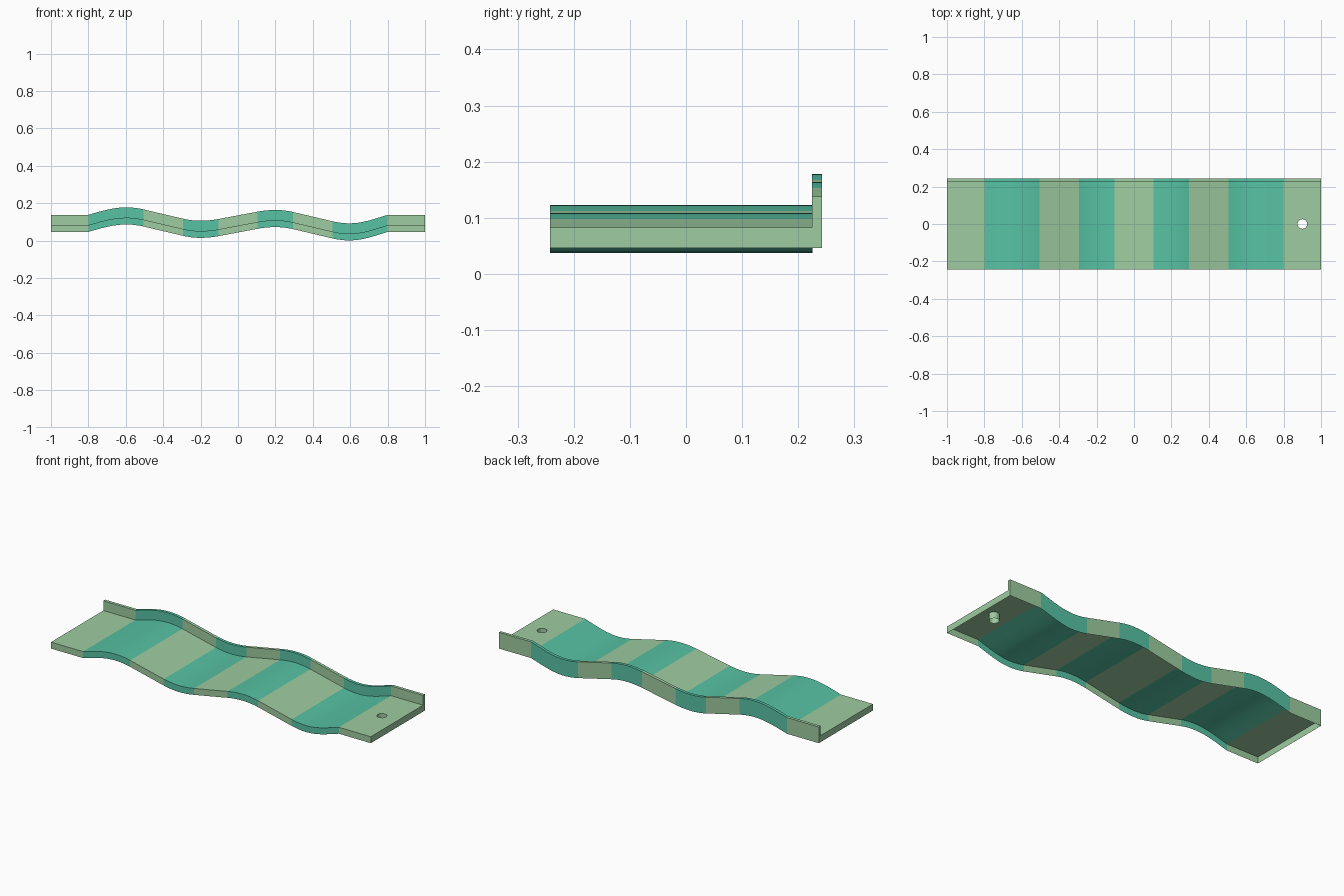
import bpy, bmesh, math

if "Cube" in bpy.data.objects:
    bpy.data.objects.remove(bpy.data.objects["Cube"])

T, RAIL = 0.0365, 0.055            # deck skirt depth, rail height above deck
Y0, Y1, Y2 = -0.242, 0.225, 0.242  # front edge, rail inner face, rail outer face


def material(name, rgb):
    m = bpy.data.materials.new(name)
    m.diffuse_color = (*rgb, 1)
    m.use_nodes = True
    m.node_tree.nodes["Principled BSDF"].inputs["Base Color"].default_value = m.diffuse_color
    return m


MATS = [material("light_green", (0.342, 0.604, 0.355)),
        material("teal_green", (0.095, 0.539, 0.367))]

# Wave profile knots: x, z, slope leaving/entering, colour of the span that follows
KNOTS = [(-0.8, 0.083, 0.3, 1), (-0.6, 0.123, 0, 1), (-0.505, 0.112, -0.234, 0),
         (-0.295, 0.0626, -0.234, 1), (-0.2, 0.0515, 0, 1), (-0.105, 0.0605, 0.1885, 0),
         (0.105, 0.1, 0.1885, 1), (0.2, 0.109, 0, 1), (0.295, 0.0979, -0.234, 0),
         (0.505, 0.0485, -0.234, 1), (0.6, 0.0375, 0, 1), (0.8, 0.083, 0.3, 0)]


def profile():
    """Points along the wave and a colour index for each span."""
    pts, cols = [(-1, 0.083)], [0]
    for (xa, za, ma, c), (xb, zb, mb, _) in zip(KNOTS, KNOTS[1:]):
        n = 6 if c else 1
        d = xb - xa
        for i in range(n):
            t = i / n
            z = ((2*t**3 - 3*t*t + 1) * za + (t**3 - 2*t*t + t) * d * ma
                 + (3*t*t - 2*t**3) * zb + (t**3 - t*t) * d * mb)
            pts.append((xa + d * t, z))
            cols.append(c)
    return pts + [(0.8, 0.083), (1, 0.083)], cols + [0]


PTS, COLS = profile()


def sweep(name, section, hole=False):
    """Sweep an open-bottomed section along the wave and cap both ends."""
    bm = bmesh.new()
    rows = [[bm.verts.new((x, y, z + dz)) for y, dz in section] for x, z in PTS]
    for i, c in enumerate(COLS):
        for j in range(len(section) - 1):
            a, b = rows[i], rows[i + 1]
            if hole and i == len(COLS) - 1 and j == 1:
                cut_hole(bm, a[j], b[j], b[j + 1], a[j + 1])
                continue
            bm.faces.new((a[j], b[j], b[j + 1], a[j + 1])).material_index = c
    for k in (0, -1):
        ring = list(rows[k])
        if hole or section[0][1] > -T:
            ring.append(bm.verts.new((PTS[k][0], Y1, PTS[k][1] - T)))
        bm.faces.new(ring if k == 0 else ring[::-1])
    me = bpy.data.meshes.new(name)
    bm.to_mesh(me)
    bm.free()
    for m in MATS:
        me.materials.append(m)
    ob = bpy.data.objects.new(name, me)
    bpy.context.collection.objects.link(ob)
    bpy.ops.object.select_all(action='DESELECT')
    ob.select_set(True)
    bpy.context.view_layer.objects.active = ob
    bpy.ops.object.shade_smooth_by_angle(angle=math.radians(13))


def cut_hole(bm, v00, v10, v11, v01, n=16, r=0.026):
    """Deck end panel with a round cup hole and its tube."""
    z = v00.co.z
    ang = [math.radians(45) - 2 * math.pi * i / n for i in range(n)]  # clockwise
    top, low = ([bm.verts.new((0.9 + r * math.cos(a), r * math.sin(a), h)) for a in ang]
                for h in (z, z - T))
    h = n // 2
    bm.faces.new([v00, v10, v11] + top[:h + 1])
    bm.faces.new([v11, v01, v00] + top[h:] + [top[0]])
    for i in range(n):
        k = (i + 1) % n
        bm.faces.new((top[k], top[i], low[i], low[k]))


# Wavy deck with front skirt and cup hole
sweep("wavy_deck", [(Y0, -T), (Y0, 0), (Y1, 0)], hole=True)
# Raised rail along the back
sweep("back_rail", [(Y1, 0), (Y1, RAIL), (Y2, RAIL), (Y2, -T)])
